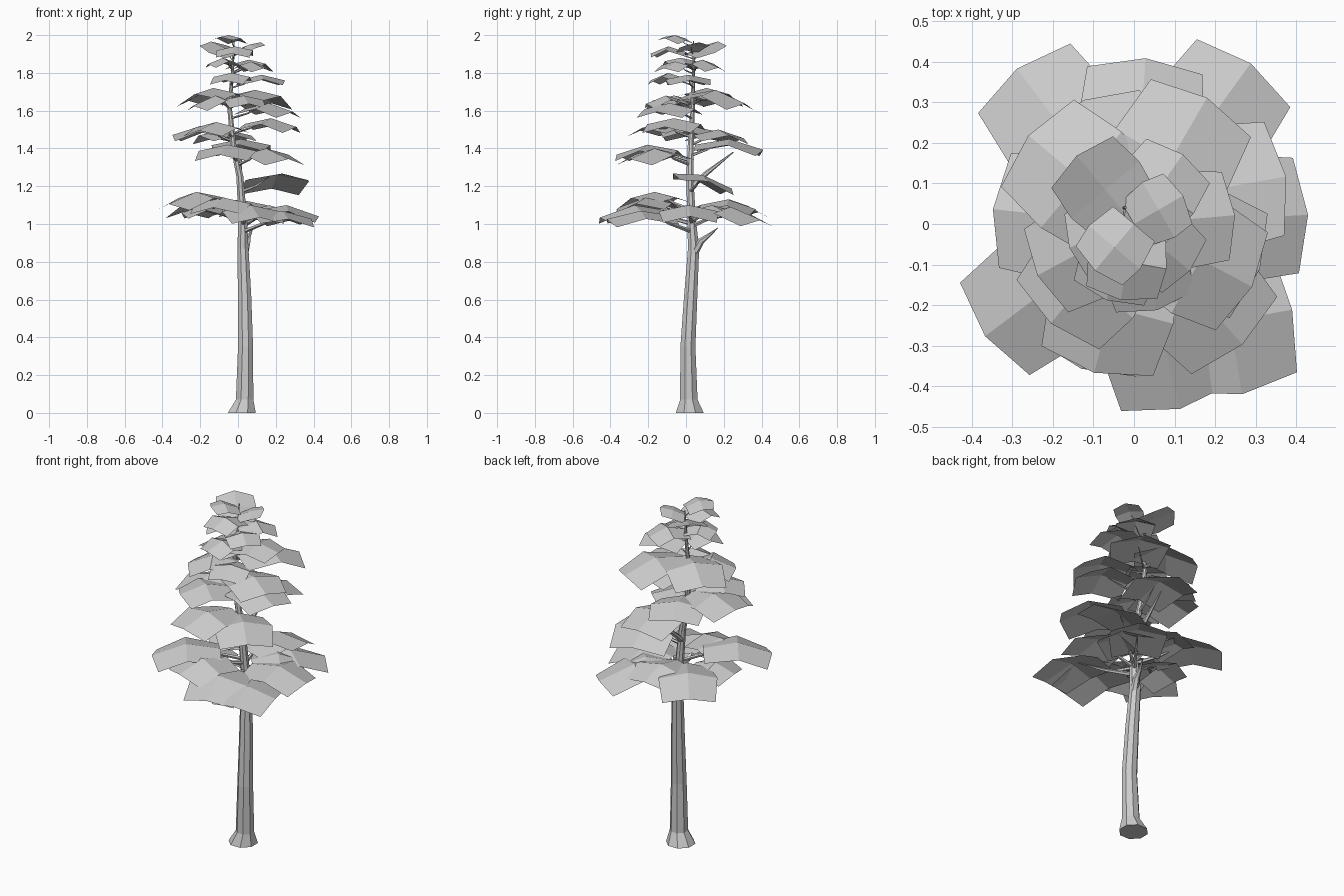
import bpy
import bmesh
from math import radians, sin, cos, pi
from mathutils import Vector

if "Cube" in bpy.data.objects:
    bpy.data.objects.remove(bpy.data.objects["Cube"], do_unlink=True)

# One plain grey for bark and foliage
grey = bpy.data.materials.new("plain grey")
grey.use_nodes = True
colour = (0.6, 0.6, 0.6, 1)
grey.diffuse_color = colour
grey.node_tree.nodes["Principled BSDF"].inputs["Base Color"].default_value = colour

CM = 0.01  # tables below are in hundredths of a unit


def finish(bm, name):
    mesh = bpy.data.meshes.new(name)
    bm.to_mesh(mesh)
    bm.free()
    mesh.materials.append(grey)
    obj = bpy.data.objects.new(name, mesh)
    bpy.context.collection.objects.link(obj)
    return obj


def tube(bm, points, radii, sides, level=False):
    """Skin a tapering tube through the points, with level or turned rings."""
    rings = []
    for i, (point, radius) in enumerate(zip(points, radii)):
        along = points[min(i + 1, len(points) - 1)] - points[max(i - 1, 0)]
        turn = Vector((0, 0, 1)).rotation_difference(along)
        ring = []
        for k in range(sides):
            a = 2 * pi * (k + 0.5) / sides
            offset = Vector((cos(a), sin(a), 0)) * radius
            if not level:
                offset.rotate(turn)
            ring.append(bm.verts.new(point + offset))
        rings.append(ring)
    for low, high in zip(rings, rings[1:]):
        for k in range(sides):
            n = (k + 1) % sides
            bm.faces.new((low[k], low[n], high[n], high[k]))
    bm.faces.new(rings[0][::-1])
    bm.faces.new(rings[-1])


def limb(name, stations, sides, level=False):
    """Make a tube object from (x, y, z, radius) stations and return its centre points."""
    points = [Vector(s[:3]) * CM for s in stations]
    bm = bmesh.new()
    tube(bm, points, [s[3] * CM for s in stations], sides, level)
    finish(bm, name)
    return points


def card(bm, inner, slope, angle, outer, crest, rise=0, shift=0, roll=0):
    """Leaf sheet of two by two faces, ridged along its middle and arched outwards.
    Returns the point under its ridge where a branch meets it."""
    half = min(0.15, 0.025 + 0.36 * outer)
    a = radians(angle)
    out, across = Vector((cos(a), sin(a), 0)), Vector((-sin(a), cos(a), 0))
    near, tip_z = inner * outer, crest - slope * outer + rise
    rows = []
    for reach, height, width, bulge in ((near, crest - 0.03, 0.85, 0),
                                        ((near + outer) / 2, crest, 1.05, 0),
                                        (outer, tip_z, 0.95, 0.2)):
        row = []
        for side in (-1, 0, 1):
            p = out * (reach - bulge * half * abs(side)) + across * (shift + side * half * width)
            p.z = height - 0.22 * half * abs(side) - roll * side
            row.append(bm.verts.new(p))
        rows.append(row)
    for back, front in zip(rows, rows[1:]):
        for k in (0, 1):
            bm.faces.new((back[k], front[k], front[k + 1], back[k + 1]))
    return rows[0][1].co.lerp(rows[1][1].co, 0.75) - Vector((0, 0, 0.004))


# Trunk: flared foot, slight sway, thin leader
trunk_points = limb("trunk", [
    (2, 2, 0, 8), (3.5, 1.5, 7, 5), (4, 1, 35, 4.3), (3.5, 2.5, 62, 3.8), (2.6, 4, 87, 3.2),
    (2.5, 3, 102, 2.5), (1, 2, 125, 2), (-2.5, 2.5, 142, 1.7), (-4.5, 3.5, 162, 1.3),
    (-3, 4, 180, 0.9), (-2, 4, 197, 0.3)], 8, level=True)

# Bare branch stub below the crown, and the long limb behind
limb("branch_stub", [(3.5, 4, 84, 2.2), (5, 8, 91, 1.8), (6, 12, 94, 1), (8, 17, 98, 0.2)], 6)
limb("back_limb", [(1, 3, 120, 1.6), (1, 11, 127, 1.3), (2, 25, 138, 0.3)], 6)


def trunk_at(z):
    """Centre of the trunk at a height."""
    for low, high in zip(trunk_points, trunk_points[1:]):
        if low.z <= z <= high.z:
            return low.lerp(high, (z - low.z) / (high.z - low.z))


# Leaf sheets by tier: how far out they start and how steeply they droop, then for each
# sheet its direction, reach and crest height, with optional tip rise, shift and roll
tiers = {
    "lower": (0.2, 0.14, [
        (54, 49, 109), (127, 48, 113), (-143, 46, 117), (-76, 47, 110), (-80, 46, 107, 2, 19, 1),
        (3, 43, 110), (40, 36, 110), (185, 30, 110), (88, 37, 113), (-110, 38, 114)]),
    "middle": (0.12, 0.14, [
        (10, 39, 126, 2, 5, 4), (86, 41, 145), (-105, 38, 142), (-48, 40, 140), (174, 35, 152),
        (-130, 32, 154), (-20, 33, 156), (112, 33, 150), (-28, 33, 164)]),
    "upper": (0, 0.2, [
        (60, 36, 171), (-75, 22, 168), (140, 34, 172), (-152, 27, 168), (5, 25, 179, 2),
        (-110, 20, 180), (55, 21, 187), (-160, 17, 188), (-40, 18, 186), (-130, 15, 200, 2),
        (30, 14, 195, 4), (130, 22, 193, 8), (-100, 19, 194)]),
}
for tier, (inner, slope, sheets) in tiers.items():
    leaves, twigs = bmesh.new(), bmesh.new()
    for angle, *sizes in sheets:
        tip = card(leaves, inner, slope, angle, *[s * CM for s in sizes])
        # Thin branch rising from the trunk to the underside of the sheet
        root = trunk_at(tip.z - 0.04 - 0.2 * tip.xy.length)
        bend = root.lerp(tip, 0.55) - Vector((0, 0, CM))
        thick = CM * (2.3 - tip.z)
        tube(twigs, [root, bend, tip], [thick, thick * 0.7, thick * 0.1], 5)
    finish(leaves, tier + "_foliage")
    finish(twigs, tier + "_branches")
